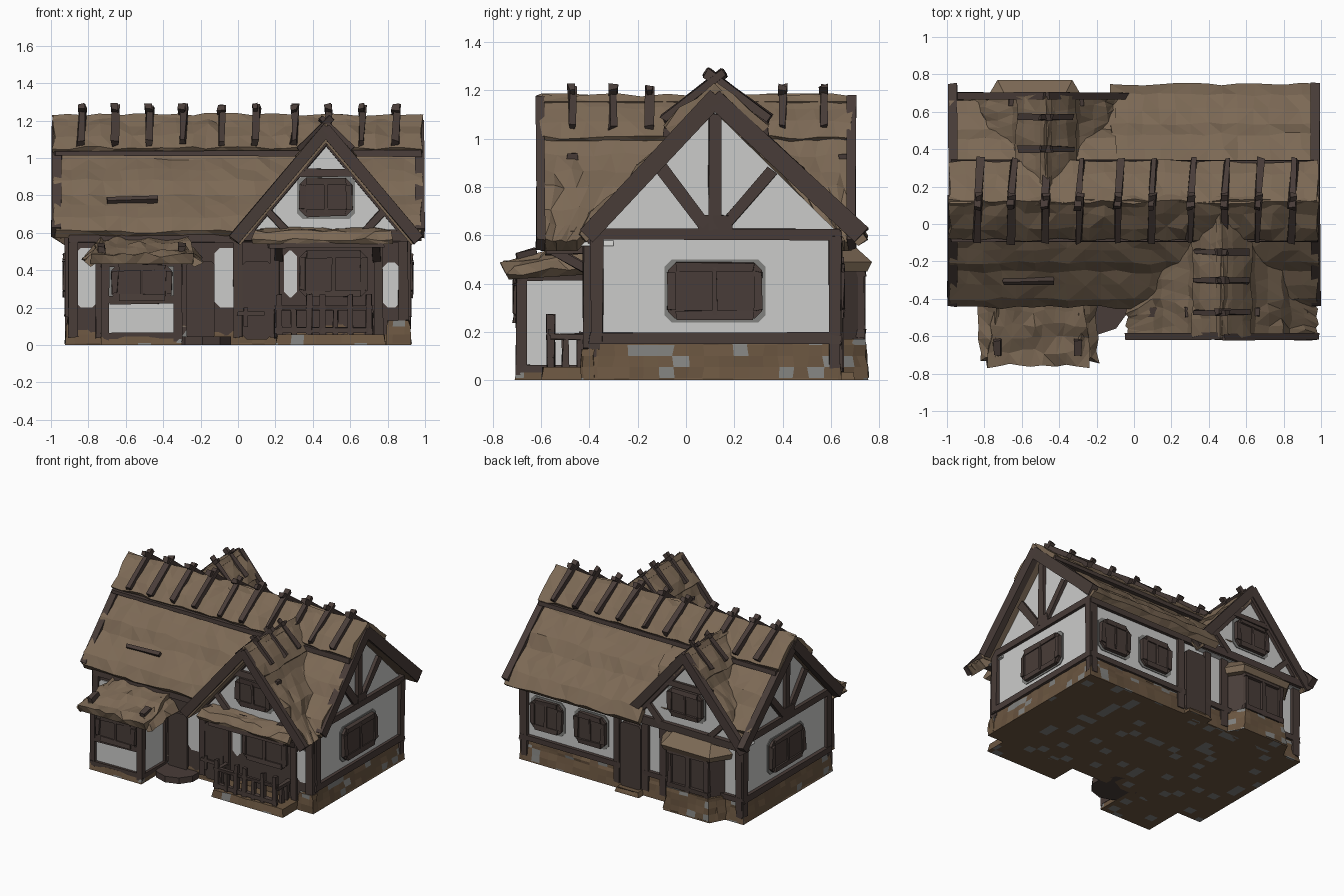
import bpy, bmesh, math, random
from mathutils import Vector as V

if "Cube" in bpy.data.objects:
    bpy.data.objects.remove(bpy.data.objects["Cube"])
random.seed(4)

def mat(name, r, g, b):
    m = bpy.data.materials.new(name)
    m.diffuse_color = (r, g, b, 1)
    m.use_nodes = True
    m.node_tree.nodes["Principled BSDF"].inputs["Base Color"].default_value = m.diffuse_color
    return m
THATCH = mat("thatch", .2, .14, .09)
WOOD = mat("dark_wood", .066, .046, .040)
PLASTER = mat("plaster", .6, .6, .59)
STONE = mat("brown_stone", .145, .092, .052)
GREY = mat("grey_stone", .22, .22, .21)

def finish(name, bm, *mats):
    bmesh.ops.recalc_face_normals(bm, faces=bm.faces)
    me = bpy.data.meshes.new(name)
    bm.to_mesh(me)
    bm.free()
    for m in mats:
        me.materials.append(m)
    ob = bpy.data.objects.new(name, me)
    bpy.context.collection.objects.link(ob)
    return ob

def add_loft(bm, a, b):
    """Closed solid between two matching outlines."""
    A = [bm.verts.new(p) for p in a]
    B = [bm.verts.new(p) for p in b]
    bm.faces.new(A)
    bm.faces.new(B[::-1])
    for i in range(len(A)):
        j = (i + 1) % len(A)
        bm.faces.new((A[i], B[i], B[j], A[j]))

def loft(name, a, b, m):
    bm = bmesh.new()
    add_loft(bm, a, b)
    return finish(name, bm, m)

def beams(name, items, m=WOOD, jit=.005):
    """items: (start, end, width, face normal, thickness)"""
    bm = bmesh.new()
    for p, q, w, n, t in items:
        p, q, n = V(p), V(q), V(n).normalized()
        s = (q - p).cross(n).normalized() * w / 2
        k = n * t / 2
        r = lambda: V([random.uniform(-jit, jit) for _ in range(3)])
        add_loft(bm, [p + s + k + r(), p - s + k + r(), p - s - k + r(), p + s - k + r()],
                 [q + s + k + r(), q - s + k + r(), q - s - k + r(), q + s - k + r()])
    return finish(name, bm, m)

def slab(name, r0, r1, e0, e1, nu, nv, thick, jit=.01, step=.012):
    """Uneven thatch layer: top edge r0-r1, bottom edge e0-e1."""
    r0, r1, e0, e1 = map(V, (r0, r1, e0, e1))
    n = (r1 - r0).cross(e0 - r0).normalized()
    n = n if n.z > 0 else -n
    bm = bmesh.new()
    top, bot = [], []
    for j in range(nv + 1):
        v = j / nv
        for i in range(nu + 1):
            p = r0.lerp(r1, i / nu).lerp(e0.lerp(e1, i / nu), v)
            bot.append(bm.verts.new(p - n * thick))
            rnd = V([random.uniform(-jit, jit) for _ in range(3)])
            top.append(bm.verts.new(p + rnd + n * step * (j % 3 - 1)))
    W = nu + 1
    for j in range(nv):
        for i in range(nu):
            a = j * W + i
            bm.faces.new((top[a], top[a + 1], top[a + W + 1], top[a + W]))
            bm.faces.new((bot[a], bot[a + W], bot[a + W + 1], bot[a + 1]))
    rim = ([i for i in range(W)] + [j * W + nu for j in range(1, nv + 1)]
           + [nv * W + i for i in range(nu - 1, -1, -1)] + [j * W for j in range(nv - 1, 0, -1)])
    for a, b in zip(rim, rim[1:] + rim[:1]):
        bm.faces.new((top[a], bot[a], bot[b], top[b]))
    bmesh.ops.triangulate(bm, faces=bm.faces)
    return finish(name, bm, THATCH)

def stone(name, low, high, z0, z1, grey=.11):
    """Tapered stone block, cut into a grid with random grey stones."""
    bm = bmesh.new()
    add_loft(bm, [(x, y, z0) for x, y in low], [(x, y, z1) for x, y in high])
    for ax, gap, off in ((0, .068, .01), (1, .062, .01), (2, .045, .01)):
        for k in range(-15, 16):
            co, no = V((0, 0, 0)), V((0, 0, 0))
            co[ax], no[ax] = k * gap + off, 1
            bmesh.ops.bisect_plane(bm, geom=bm.verts[:] + bm.edges[:] + bm.faces[:],
                                   plane_co=co, plane_no=no)
    for f in bm.faces:
        f.material_index = int(random.random() < grey)
    for v in bm.verts:
        if v.co.z > .01:
            v.co += V((random.uniform(-.006, .006), random.uniform(-.006, .006), 0))
    return finish(name, bm, STONE, GREY)

def rect(x0, x1, y0, y1):
    return [(x0, y0), (x1, y0), (x1, y1), (x0, y1)]

# wall planes: (along, height, outward distance) -> point
F = {"front": lambda u, z, d=0: V((u, -.39 - d, z)), "back": lambda u, z, d=0: V((u, .62 + d, z)),
     "right": lambda u, z, d=0: V((.9 + d, u, z)), "left": lambda u, z, d=0: V((-.9 - d, u, z)),
     "front_gable": lambda u, z, d=0: V((.47 + u, -.47 - d, z)),
     "back_gable": lambda u, z, d=0: V((-.47 - u, .66 + d, z)),
     "bay": lambda u, z, d=0: V((u, -.68 - d, z))}
norm = lambda s: F[s](0, 0, 1) - F[s](0, 0, 0)

def bars(name, side, lines, t=.05):
    f = F[side]
    beams(name, [(f(a, b), f(c, d), w, norm(side), t) for a, b, c, d, w in lines])

def plate(name, side, u, z, w, h, d0, d1, m, ch=.02):
    x, y = w / 2, h / 2
    pts = [(-x + ch, -y), (x - ch, -y), (x, -y + ch), (x, y - ch),
           (x - ch, y), (-x + ch, y), (-x, y - ch), (-x, -y + ch)]
    loft(name, [F[side](u + a, z + b, d0) for a, b in pts],
         [F[side](u + a, z + b, d1) for a, b in pts], m)

def window(name, side, u, z, w, h):
    plate(name + "_trim", side, u, z, w + .03, h + .03, -.01, .006, GREY, .03)
    plate(name + "_shutter", side, u, z, w, h, -.01, .025, WOOD, .03)
    x, y = w / 2 - .015, h / 2 - .015
    bars(name + "_frame", side, [(.02 + u - x, z + y, u + x - .02, z + y, .035), (.02 + u - x, z - y, u + x - .02, z - y, .035),
         (u - x, z - y + .02, u - x, z + y - .02, .035), (u + x, z - y + .02, u + x, z + y - .02, .035),
         (u, z - y, u, z + y, .02)], .07)

# foundation and main walls
stone("foundation", rect(-.925, .925, -.41, .645), rect(-.905, .905, -.395, .625), 0, .16)
stone("corner_stones", rect(.79, .925, -.435, -.38), rect(.8, .915, -.43, -.38), 0, .13)
prof = [(-.39, .1), (-.39, .59), (.12, 1.11), (.62, .62), (.62, .1)]
loft("main_walls", [(-.9, y, z) for y, z in prof], [(.9, y, z) for y, z in prof], PLASTER)

# end walls: framing, window, rake boards
for s, sx in (("right", 1), ("left", -1)):
    bars(s + "_framing", s, [(-.4, .605, .64, .605, .05), (-.4, .175, .64, .175, .05),
         (-.37, .16, -.37, .6, .05), (.615, .05, .615, .6, .05), (.12, .62, .12, 1.1, .05),
         (.08, .64, -.1, .88, .05), (.16, .64, .36, .87, .05), (.05, .65, .19, .65, .06)])
    window(s + "_window", s, .12, .37, .39, .23)
    beams(s + "_rake_boards", [((sx * .97, -.415, .6), (sx * .97, .13, 1.175), .075, (1, 0, 0), .05),
          ((sx * .97, .725, .6), (sx * .97, .11, 1.175), .075, (1, 0, 0), .05)])

# front wall: dark boarding with plaster panels, doors and window
plate("front_boarding", "front", 0, .32, 1.82, .54, -.02, .015, WOOD, .005)
for i, (u, z, w, h) in enumerate([(-.81, .36, .12, .32), (-.06, .36, .13, .32), (.28, .38, .07, .25), (.82, .32, .1, .24)]):
    plate("front_panel_%d" % i, "front", u, z, w, h, .01, .022, PLASTER, .03)
window("front_window", "front", .51, .38, .36, .24)
for u in (-.2, .1):
    plate("front_door_" + ("a" if u < 0 else "b"), "front", u, .24, .15, .42, .01, .035, WOOD)
bars("front_posts", "front", [(u, .04, u, .58, .05) for u in (-.88, -.74, 0, .2, .75)]
     + [(.885, .13, .885, .58, .05), (-.9, .57, .9, .57, .05)], .07)
beams("door_handle", [((.0, -.435, .17), (.14, -.435, .17), .02, (0, 1, 0), .02),
      ((.04, -.435, .1), (.04, -.435, .2), .02, (0, 1, 0), .02)])
bpy.ops.mesh.primitive_cylinder_add(vertices=10, radius=.16, depth=.045, location=(-.19, -.43, .0225))
bpy.context.object.name = "door_step"
bpy.context.object.data.materials.append(WOOD)

# back wall
bars("back_framing", "back", [(-.92, .595, .92, .595, .05), (-.92, .175, .92, .175, .04)]
     + [(u, .04, u, .6, .05) for u in (-.885, -.26, -.11, .12, .885)])
window("back_window_a", "back", .7, .37, .25, .22)
window("back_window_b", "back", .34, .37, .25, .22)
plate("back_door", "back", 0, .27, .17, .48, -.01, .035, WOOD)
stone("back_door_step", rect(-.1, .1, .6, .7), rect(-.09, .09, .6, .69), 0, .035)

# main thatch (the rear left part stops behind the rear gable)
slab("front_thatch", (-.98, .12, 1.2), (.98, .12, 1.2), (-.98, -.455, .615), (.98, -.455, .615), 22, 9, .06)
slab("rear_thatch", (-.12, .12, 1.2), (.98, .12, 1.2), (-.12, .755, .6), (.98, .755, .6), 13, 9, .06)
slab("rear_left_thatch", (-.98, .12, 1.2), (-.1, .12, 1.2), (-.98, .65, .7), (-.1, .65, .7), 10, 8, .06)
beams("thatch_patch", [((-.7, -.305, .765), (-.43, -.3, .775), .025, (0, -1, 1), .04)])

# ridge cap with dark binding and crossed sticks
for s, ye in (("front", -.09), ("rear", .34)):
    slab(s + "_ridge_cap", (-.985, .12, 1.235), (.985, .12, 1.235), (-.985, ye, 1.06), (.985, ye, 1.06), 24, 3, .06, .011, .006)
xs = [-.84, -.66, -.48, -.3, -.09, .09, .3, .48, .66, .84]
beams("ridge_bindings", [((-.98, y, 1.025), (.98, y, 1.025), .03, (0, 0, 1), .03) for y in (-.078, .328)])
beams("ridge_sticks", [b for x in xs for b in (
      ((x, -.095, 1.08), (x + .01, .16, 1.275), .035, (1, 0, 0), .035),
      ((x + .02, .345, 1.08), (x, .085, 1.275), .035, (1, 0, 0), .035))], jit=.008)

# cross gables front and rear
for s, cx, yo, yr, ye, yw, yi in (("front_gable", .47, -.6, .1, -.45, -.47, -.3),
                                  ("back_gable", -.47, .685, .12, .645, .66, .5)):
    sg = 1 if yo > 0 else -1
    tri = [(-.45, .555), (.45, .555), (0, 1.09)]
    loft(s + "_wall", [(cx + a, yw, z) for a, z in tri], [(cx + a, yi, z) for a, z in tri], PLASTER)
    for d in (-1, 1):
        tag = s + ("_left" if d < 0 else "_right")
        slab(tag + "_thatch", (cx, yo, 1.165), (cx, yr, 1.165), (cx + d * .5, yo, .57), (cx + d * .5, ye, .57), 7, 8, .055)
        slab(tag + "_cap", (cx, yo, 1.185), (cx, yr - sg * .04, 1.185), (cx + d * .165, yo, 1.01),
             (cx + d * .165, yr + sg * .1, 1.01), 7, 3, .045, .008, .006)
        beams(tag + "_rake", [((cx + d * .495, yo + sg * .002, .56), (cx - d * .01, yo + sg * .002, 1.16), .065, (0, 1, 0), .035)])
        beams(tag + "_sticks", [((cx + d * .14, sg * y + .05, 1.05), (cx - d * .03, sg * y + .05, 1.215), .025, (0, 1, 0), .03)
              for y in ((.52, .35, .2) if sg < 0 else (.52, .35))], jit=.008)
    bars(s + "_framing", s, [(-.46, .585, .46, .585, .06), (-.2, .92, .2, .92, .04), (-.2, .6, -.33, .74, .04),
         (.2, .6, .33, .74, .04), (-.44, .58, 0, 1.1, .05), (.44, .58, 0, 1.1, .05)])
    window(s + "_window", s, 0, .79, .28, .2)

# left front bay with thatched canopy
side = [(-.68, .02), (-.68, .43), (-.38, .52), (-.38, .02)]
loft("bay_walls", [(-.71, y, z) for y, z in side], [(-.32, y, z) for y, z in side], PLASTER)
stone("bay_base", rect(-.73, -.3, -.71, -.4), rect(-.73, -.3, -.7, -.4), 0, .045)
bars("bay_frame", "bay", [(-.71, .02, -.71, .45, .04), (-.32, .02, -.32, .45, .04),
     (-.72, .44, -.31, .44, .04), (-.72, .05, -.31, .05, .03), (-.69, .24, -.34, .24, .04)], .045)
beams("bay_side_beams", [((x, -.69, z), (x, -.39, z), .03, (1, 0, 0), .04) for x in (-.71, -.32) for z in (.05, .43)]
      + [((x, -.41, .03), (x, -.41, .5), .03, (1, 0, 0), .04) for x in (-.71, -.32)])
window("bay_window", "bay", -.515, .335, .32, .19)
slab("bay_canopy", (-.74, -.39, .585), (-.27, -.39, .585), (-.79, -.755, .475), (-.24, -.755, .475), 9, 5, .045, .014, .008)
for d, x in ((-1, -.74), (1, -.28)):
    slab("bay_canopy_hip_" + ("left" if d < 0 else "right"), (x, -.42, .575), (x, -.7, .5), (x + d * .08, -.42, .46),
         (x + d * .08, -.74, .44), 5, 2, .04, .012, .006)
beams("bay_canopy_sticks", [((x, -.62, .53), (x, -.7, .51), .035, (1, 0, 0), .04) for x in (-.73, -.3)])

# right front porch: floor, railing, small thatched canopy
stone("porch_floor", rect(.2, .79, -.6, -.39), rect(.21, .78, -.59, -.39), 0, .055, .13)
rail = [((x, -.56, .04), (x, -.56, .19 + .08 * (i % 3 != 1)), .03, (0, 1, 0), .03)
        for i, x in enumerate([.22, .3, .38, .45, .52, .6, .7])]
rail += [((.2, -.56, z), (.72, -.56, z), .025, (0, 1, 0), .025) for z in (.08, .2)]
for x in (.21, .71):
    rail += [((x, y, .04), (x, y, .18), .025, (1, 0, 0), .025) for y in (-.5, -.44)]
    rail += [((x, -.56, .18), (x, -.4, .18), .025, (1, 0, 0), .025)]
beams("porch_railing", rail)
slab("porch_canopy", (.12, -.46, .64), (.78, -.46, .64), (.08, -.595, .575), (.83, -.595, .575), 10, 3, .04, .01)
beams("porch_canopy_beam", [((.16, -.5, .54), (.78, -.5, .54), .04, (0, 1, 0), .16)]
      + [((x, -.41, .46), (x, -.55, .54), .035, (1, 0, 0), .04) for x in (.22, .74)])

# rear bay window on a stone foot
trap = lambda w0, w1, y: [(-.53 - w0, .6), (-.53 - w1, y), (-.53 + w1, y), (-.53 + w0, .6)]
stone("rear_bay_foot", trap(.27, .19, .755), trap(.25, .17, .74), 0, .17)
at = lambda p, z: [(x, y, z) for x, y in p]
loft("rear_bay_window", at(trap(.24, .16, .72), .16), at(trap(.24, .16, .72), .47), WOOD)
beams("rear_bay_mullions", [((x, .725, .17), (x, .725, .46), .03, (0, 1, 0), .03) for x in (-.68, -.53, -.38)]
      + [((-.7, .725, z), (-.36, .725, z), .035, (0, 1, 0), .035) for z in (.19, .45)])
loft("rear_bay_eave", at(trap(.29, .19, .75), .45), at(trap(.3, .2, .77), .49), THATCH)
loft("rear_bay_thatch", at(trap(.3, .2, .77), .49), at(trap(.22, .15, .67), .58), THATCH)
